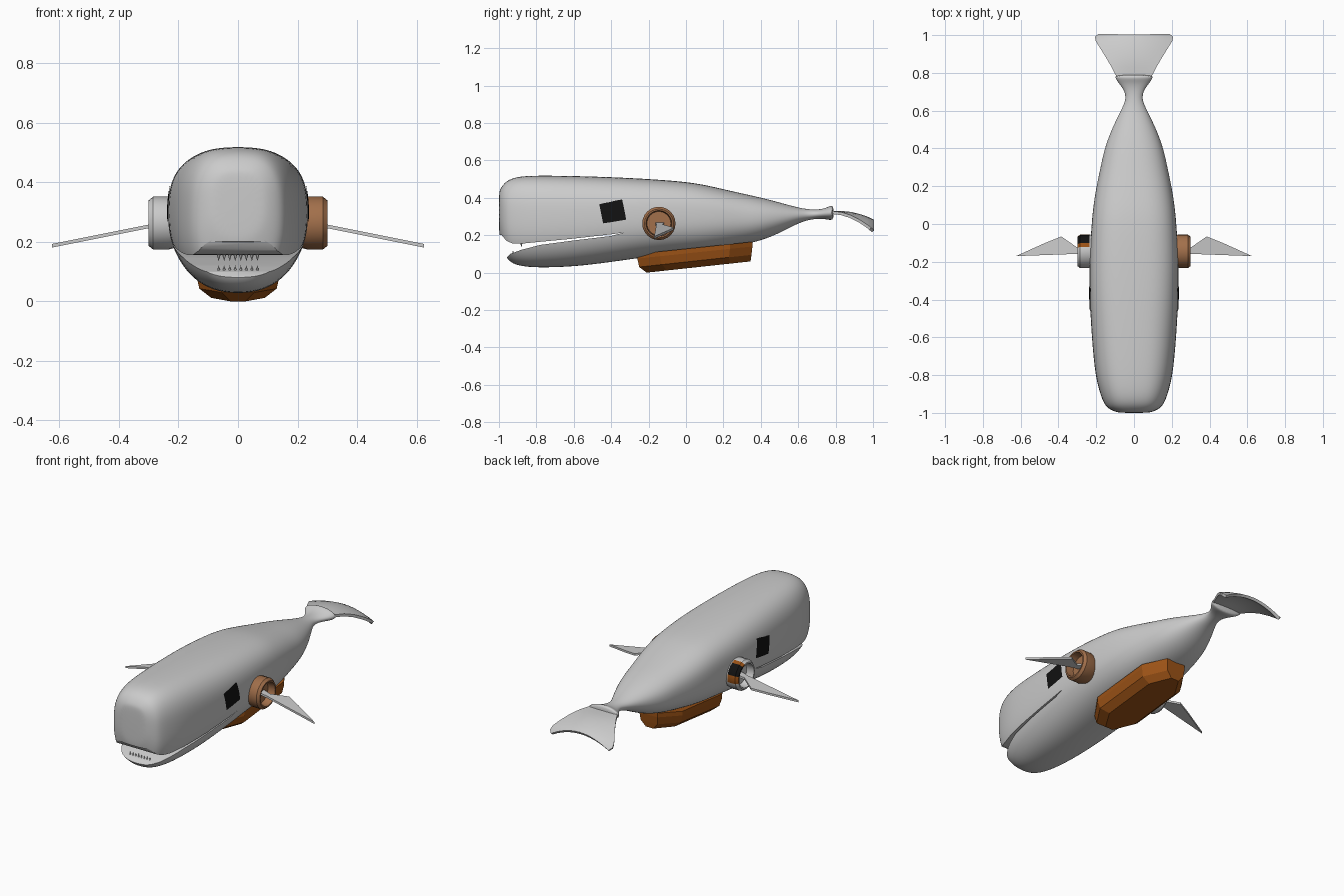
import bpy, bmesh, math
from mathutils import Vector

if "Cube" in bpy.data.objects:
    bpy.data.objects.remove(bpy.data.objects["Cube"])


def material(name, rgb):
    m = bpy.data.materials.new(name)
    m.diffuse_color = (*rgb, 1)
    m.use_nodes = True
    m.node_tree.nodes["Principled BSDF"].inputs["Base Color"].default_value = m.diffuse_color
    return m


GREY = material("pale grey", (0.60, 0.60, 0.60))
BLACK = material("black", (0.006, 0.006, 0.006))
BROWN = material("rust brown", (0.33, 0.085, 0.008))
COPPER = material("copper", (0.36, 0.16, 0.07))


def make(name, verts, faces, mats):
    me = bpy.data.meshes.new(name)
    me.from_pydata(verts, [], faces)
    bm = bmesh.new()
    bm.from_mesh(me)
    bmesh.ops.recalc_face_normals(bm, faces=bm.faces)
    bm.to_mesh(me)
    bm.free()
    for m in mats:
        me.materials.append(m)
    ob = bpy.data.objects.new(name, me)
    bpy.context.collection.objects.link(ob)
    return ob


def loft(name, rings, mats, caps=True):
    """Skin a list of closed rings having equal point counts."""
    n = len(rings[0])
    verts = [p for r in rings for p in r]
    faces = [(i * n + j, i * n + (j + 1) % n, (i + 1) * n + (j + 1) % n, (i + 1) * n + j)
             for i in range(len(rings) - 1) for j in range(n)]
    if caps:
        faces += [tuple(range(n)), tuple(range(len(verts) - n, len(verts)))]
    return make(name, verts, faces, mats)


def finish(ob, angle=35):
    """Apply the modifiers, then smooth all but the sharp edges."""
    bpy.ops.object.select_all(action='DESELECT')
    ob.select_set(True)
    bpy.context.view_layer.objects.active = ob
    bpy.ops.object.convert(target='MESH')
    bpy.ops.object.shade_smooth_by_angle(angle=math.radians(angle))


def section(y, hw, lo, hi, n_top, n_low, count=28):
    """Rounded cross-section, squarer above than below."""
    pts = []
    for k in range(count):
        t = 2 * math.pi * k / count
        c, s = math.cos(t), math.sin(t)
        e = 2 / (n_top if s > 0 else n_low)
        pts.append((hw * math.copysign(abs(c) ** e, c), y,
                    (lo + hi) / 2 + (hi - lo) / 2 * math.copysign(abs(s) ** e, s)))
    return pts


# Whale body: y, half width, bottom, top
stations = [(-1.0, .07, .22, .42), (-.995, .10, .19, .445), (-.975, .14, .11, .475),
            (-.95, .16, .06, .497), (-.90, .18, .035, .515), (-.80, .207, .024, .521),
            (-.60, .225, .03, .518), (-.40, .236, .055, .512), (-.20, .238, .085, .502),
            (0, .226, .103, .487), (.10, .216, .113, .47), (.20, .20, .13, .447),
            (.30, .178, .147, .424), (.40, .157, .17, .402), (.50, .12, .21, .376),
            (.60, .07, .265, .347), (.66, .04, .283, .338), (.71, .052, .289, .337),
            (.75, .085, .285, .346), (.775, .10, .280, .361), (.79, .10, .288, .352)]
rings = []
for y, hw, lo, hi in stations:
    f = min(1, max(0, (.6 - y) / .6))
    rings.append(section(y, hw, lo, hi, 2 + .9 * f, 2 + .35 * f))
body = loft("whale_body", rings, [GREY])
sub = body.modifiers.new("smooth", 'SUBSURF')
sub.levels = sub.render_levels = 2

# Mouth wedge cut through the head
wedge = [(-1.1, .205), (-.985, .20), (-.96, .17), (-.93, .157), (-.88, .155), (-.8, .163),
         (-.6, .182), (-.4, .205), (-.33, .215), (-.4, .196), (-.6, .172), (-.78, .148),
         (-.88, .122), (-.94, .10), (-.958, .08), (-1.1, .07)]
cutter = loft("mouth_cutter", [[(x, y, z) for y, z in wedge] for x in (-.4, .4)], [GREY])
cutter.hide_render = True
cut = body.modifiers.new("mouth", 'BOOLEAN')
cut.operation, cut.solver, cut.object = 'DIFFERENCE', 'EXACT', cutter
finish(body)
bpy.data.objects.remove(cutter)

# Teeth: small cones, upper row pointing down and lower row pointing up
for name, y, base, tip in (("upper_teeth", -.88, .162, .135), ("lower_teeth", -.925, .092, .122)):
    verts, faces = [], []
    for i in range(8):
        x, b = -.065 + i * .0186, len(verts)
        verts += [(x + .008 * math.cos(a * math.pi / 3), y + .008 * math.sin(a * math.pi / 3), base)
                  for a in range(6)] + [(x, y, tip)]
        faces += [(b + a, b + (a + 1) % 6, b + 6) for a in range(6)]
        faces.append(tuple(range(b, b + 6)))
    make(name, verts, faces, [GREY])

# Tail fluke: flaring sheet that droops to the rear and to its tips
rows = [(.775, .09, .322), (.83, .118, .322), (.88, .147, .317), (.93, .178, .305),
        (.965, .20, .293), (.985, .204, .284), (1.0, .188, .276)]
N = 12
verts = []
for y, hw, z in rows:
    for j in range(N + 1):
        u = 2 * j / N - 1
        verts.append((u * hw, y, z - .055 * u * u * ((y - .775) / .225) ** 1.5))
faces = [(i * (N + 1) + j, i * (N + 1) + j + 1, (i + 1) * (N + 1) + j + 1, (i + 1) * (N + 1) + j)
         for i in range(len(rows) - 1) for j in range(N)]
fluke = make("tail_fluke", verts, faces, [GREY])
sol = fluke.modifiers.new("thickness", 'SOLIDIFY')
sol.thickness, sol.offset = .016, 0
finish(fluke)

# Parts on both sides
for side, label in ((1, "right"), (-1, "left")):
    # Dark eye patch wrapped onto the skin
    a, b, c, d = (Vector((side * .26, y, z)) for y, z in
                  ((-.465, .37), (-.342, .40), (-.32, .283), (-.444, .262)))
    G = 8
    verts = [a.lerp(b, i / G).lerp(d.lerp(c, i / G), j / G) for i in range(G + 1) for j in range(G + 1)]
    faces = [(i * (G + 1) + j, i * (G + 1) + j + 1, (i + 1) * (G + 1) + j + 1, (i + 1) * (G + 1) + j)
             for i in range(G) for j in range(G)]
    patch = make(label + "_eye_patch", verts, faces, [BLACK])
    wrap = patch.modifiers.new("wrap", 'SHRINKWRAP')
    wrap.target, wrap.offset, wrap.wrap_mode = body, .004, 'ABOVE_SURFACE'
    finish(patch)

    # Fin socket: chamfered ring with a recessed disc
    cy, cz, S = -.145, .263, 24
    profile = [(.20, .08), (.235, .089), (.285, .089), (.30, .077), (.30, .069), (.255, .064)]
    socket = loft(label + "_fin_socket",
                  [[(side * x, cy + r * math.cos(2 * math.pi * k / S), cz + r * math.sin(2 * math.pi * k / S))
                    for k in range(S)] for x, r in profile],
                  [COPPER] if side > 0 else [GREY, BLACK, BROWN])
    if side < 0:  # painted bands on the rear upper part of the left ring
        for p in socket.data.polygons:
            if len(p.vertices) == 4 and max(abs(socket.data.vertices[v].co.x) for v in p.vertices) > .27:
                ang = math.degrees(math.atan2(p.center.z - cz, p.center.y - cy))
                if 15 < ang < 53:
                    p.material_index = 1
                elif -20 < ang < 75:
                    p.material_index = 2
    finish(socket, 30)

    # Flat side fin, sloping down to its tip
    outline = [(.24, -.115), (.30, -.125), (.385, -.066), (.47, -.10), (.625, -.17), (.30, -.158), (.24, -.165)]
    loft(label + "_fin", [[(side * x, y, .252 - (x - .30) * .2 + dz) for x, y in outline]
                          for dz in (-.006, .006)], [GREY])

# Belly keel: tilted elongated octagonal hull
def octagon(y0, y1, z0, z1, end, mid, run):
    half = [(end, y0), (mid, y0 + run), (mid, y1 - run), (end, y1)]
    pts = half + [(-x, y) for x, y in reversed(half)]
    return [(x, y, z0 + (z1 - z0) * (y - y0) / (y1 - y0)) for x, y in pts]


loft("belly_keel", [octagon(-.26, .355, .10, .165, .06, .14, .12),
                    octagon(-.26, .355, .075, .14, .06, .14, .12),
                    octagon(-.25, .35, .03, .095, .055, .13, .12),
                    octagon(-.21, .345, .0, .06, .025, .09, .11)], [BROWN])
